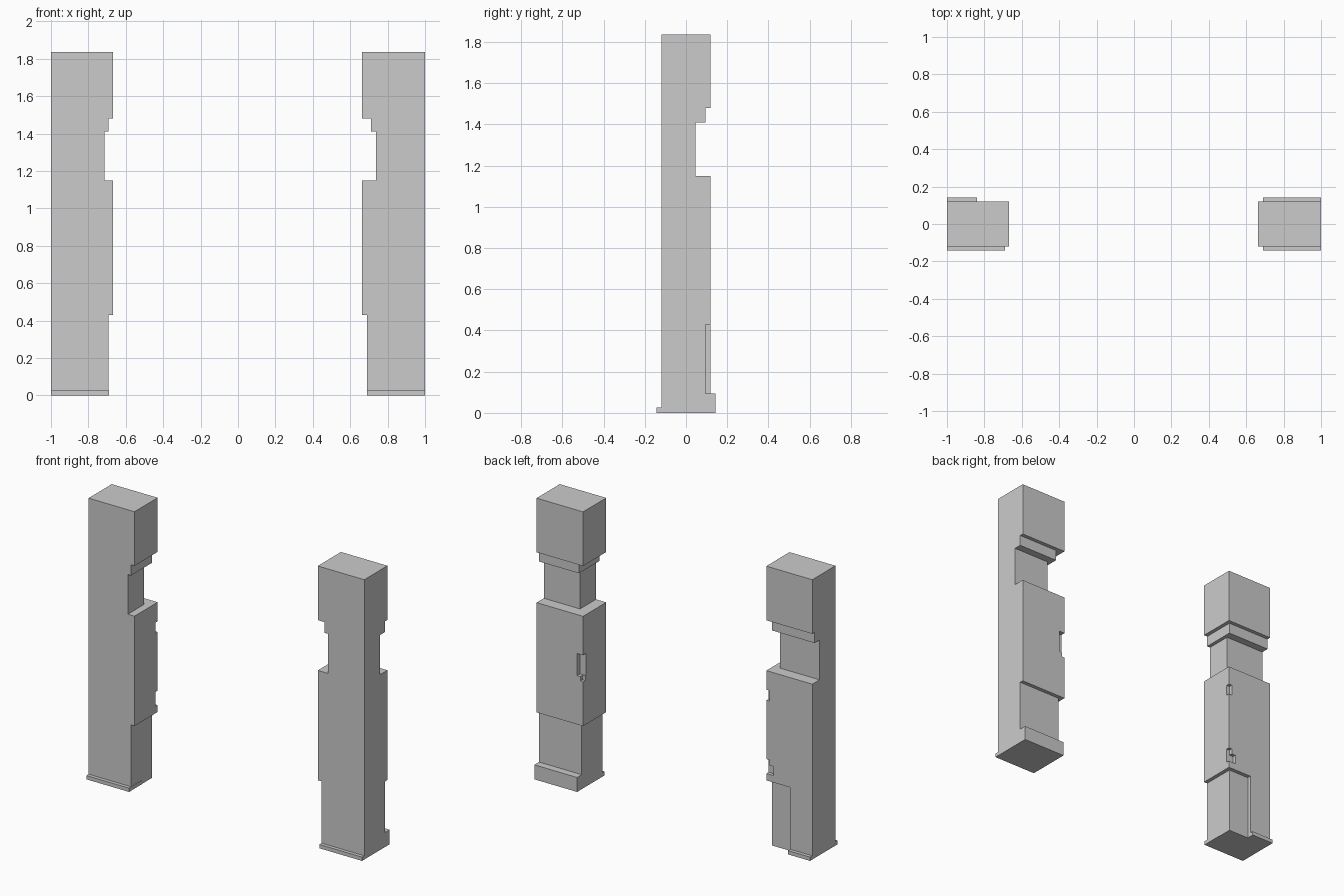
import bpy

if "Cube" in bpy.data.objects:
    bpy.data.objects.remove(bpy.data.objects["Cube"])

DEPTH, TOP, FOOT_Y = 0.12, 1.835, 0.143
OUT = 0.5  # cutters reach past the pillar from here on


def box(name, side, u, y, z):
    """Box from ranges; u is the distance from the centre plane x = 0."""
    xs = sorted((side * u[0], side * u[1]))
    bpy.ops.mesh.primitive_cube_add(size=1, location=(sum(xs) / 2, sum(y) / 2, sum(z) / 2))
    ob = bpy.context.object
    ob.name = name
    ob.scale = (xs[1] - xs[0], y[1] - y[0], z[1] - z[0])
    bpy.ops.object.transform_apply(location=True, rotation=True, scale=True)
    return ob


def combine(target, tool, operation):
    """Apply a boolean and throw the tool away."""
    mod = target.modifiers.new("bool", 'BOOLEAN')
    mod.operation, mod.solver, mod.object = operation, 'EXACT', tool
    bpy.context.view_layer.objects.active = target
    bpy.ops.object.modifier_apply(modifier=mod.name)
    bpy.data.objects.remove(tool, do_unlink=True)


def pillar(name, side, inner, cuts, feet):
    body = box(name, side, (inner, 1), (-DEPTH, DEPTH), (0, TOP))
    for u, y, z in cuts:
        combine(body, box("cutter", side, u, y, z), 'DIFFERENCE')
    for u, y, z in feet:
        combine(body, box("foot", side, u, y, z), 'UNION')


def inner_cut(u, z):
    return (OUT, u), (-0.3, 0.3), z


def back_cut(y, z, u=1.2):
    return (OUT, u), (y, 0.3), z


front_foot = ((0.69, 1), (-FOOT_Y, 0), (0, 0.025))

# Left pillar: neck, ledge, half-width lower recess and two corner chips
pillar("left_pillar", -1, 0.667, [
    inner_cut(0.715, (1.15, 1.41)), inner_cut(0.692, (1.15, 1.48)),
    back_cut(0.045, (1.15, 1.41)), back_cut(0.095, (1.15, 1.48)),
    inner_cut(0.692, (-0.1, 0.43)), back_cut(0.095, (-0.1, 0.43), 0.84),
    back_cut(0.097, (0.955, 1.025), 0.69),
    back_cut(0.097, (0.475, 0.57), 0.69),
    back_cut(0.097, (0.475, 0.535), 0.72),
], [front_foot, ((0.84, 1), (0, FOOT_Y), (0, 0.025))])

# Right pillar: neck, ledge, full lower recess, tall back foot and one chip
pillar("right_pillar", 1, 0.663, [
    inner_cut(0.737, (1.15, 1.41)), inner_cut(0.71, (1.15, 1.48)),
    back_cut(0.045, (1.15, 1.41)), back_cut(0.095, (1.15, 1.48)),
    inner_cut(0.69, (-0.1, 0.43)), back_cut(0.095, (-0.1, 0.43)),
    back_cut(0.09, (0.75, 0.895), 0.705),
    back_cut(0.097, (0.72, 0.80), 0.683),
], [front_foot, ((0.69, 1), (0, FOOT_Y), (0, 0.095))])
